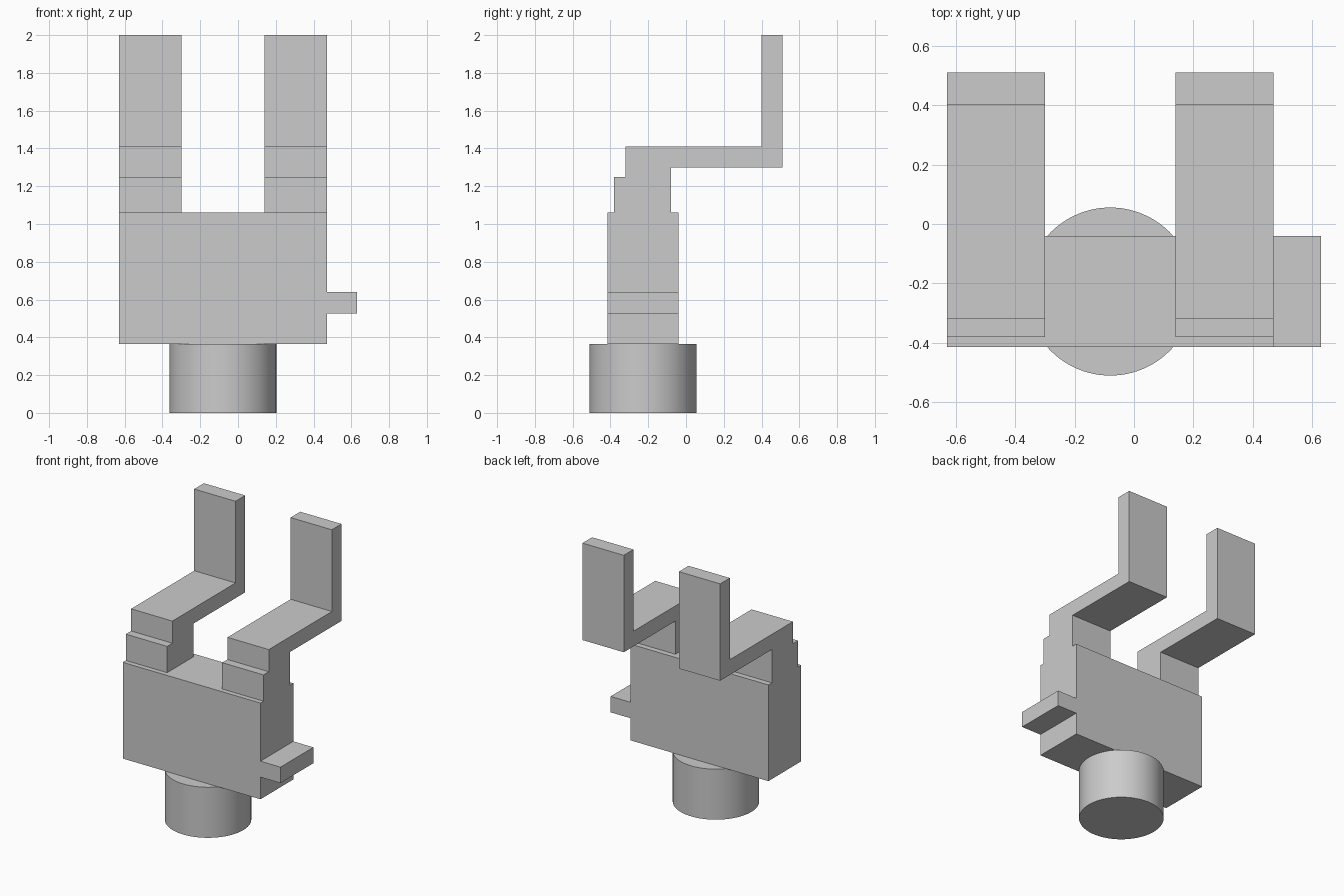
import bpy
import bmesh
from mathutils import Vector

default_cube = bpy.data.objects.get("Cube")
if default_cube:
    bpy.data.objects.remove(default_cube, do_unlink=True)

# Single plain grey material
grey = bpy.data.materials.new("plain grey")
grey.use_nodes = True
colour = (0.6, 0.6, 0.6, 1)
grey.diffuse_color = colour
grey.node_tree.nodes["Principled BSDF"].inputs["Base Color"].default_value = colour


def extrude_profile(name, profile, x0, x1):
    """Extrude a closed (y, z) outline from x0 to x1."""
    bm = bmesh.new()
    face = bm.faces.new([bm.verts.new((x0, y, z)) for y, z in profile])
    result = bmesh.ops.extrude_face_region(bm, geom=[face])
    moved = [g for g in result["geom"] if isinstance(g, bmesh.types.BMVert)]
    bmesh.ops.translate(bm, verts=moved, vec=Vector((x1 - x0, 0, 0)))
    bmesh.ops.recalc_face_normals(bm, faces=bm.faces)
    mesh = bpy.data.meshes.new(name)
    bm.to_mesh(mesh)
    bm.free()
    mesh.materials.append(grey)
    obj = bpy.data.objects.new(name, mesh)
    bpy.context.collection.objects.link(obj)
    return obj


def slab(name, x0, x1, z0, z1):
    """Block sharing the depth of the body."""
    outline = [(FRONT, z0), (BACK, z0), (BACK, z1), (FRONT, z1)]
    return extrude_profile(name, outline, x0, x1)


FRONT, BACK = -0.415, -0.04
LEFT, RIGHT = 0.47, -0.63
BASE_TOP, BODY_TOP = 0.365, 1.06
PRONG_WIDTH = 0.33

# Main block and side tab
slab("body", RIGHT, LEFT, BASE_TOP, BODY_TOP)
slab("side_tab", LEFT, 0.63, 0.525, 0.64)

# Two stepped, cranked prongs
prong = [(-0.38, BODY_TOP), (-0.38, 1.25), (-0.32, 1.25), (-0.32, 1.41),
         (0.40, 1.41), (0.40, 2.0), (0.51, 2.0), (0.51, 1.30),
         (-0.08, 1.30), (-0.08, BODY_TOP)]
extrude_profile("right_prong", prong, RIGHT, RIGHT + PRONG_WIDTH)
extrude_profile("left_prong", prong, LEFT - PRONG_WIDTH, LEFT)

# Round base post
bpy.ops.mesh.primitive_cylinder_add(
    vertices=96, radius=0.283, depth=BASE_TOP,
    location=((LEFT + RIGHT) / 2, (FRONT + BACK) / 2, BASE_TOP / 2))
post = bpy.context.object
post.name = "base_post"
post.data.materials.append(grey)
bpy.ops.object.shade_smooth_by_angle()
